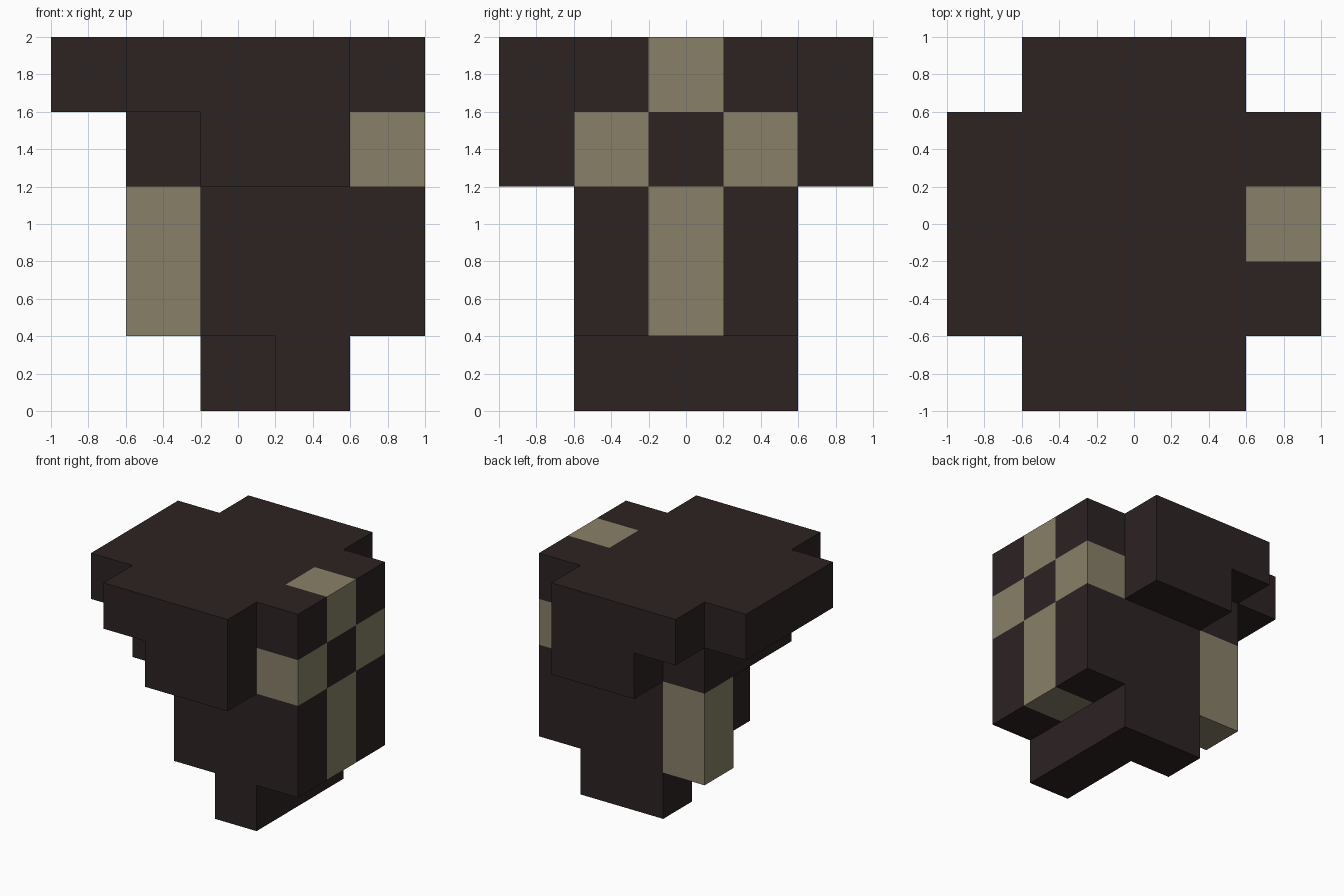
import bpy, bmesh
from itertools import product

cube = bpy.data.objects.get("Cube")
if cube:
    bpy.data.objects.remove(cube, do_unlink=True)

CELL = 0.4  # the model sits on a 5 x 5 x 5 block grid


def material(name, rgb):
    m = bpy.data.materials.new(name)
    m.use_nodes = True
    m.diffuse_color = (*rgb, 1)
    bsdf = next(n for n in m.node_tree.nodes if n.type == 'BSDF_PRINCIPLED')
    bsdf.inputs["Base Color"].default_value = (*rgb, 1)
    bsdf.inputs["Roughness"].default_value = 0.9
    return m


DARK = material("dark brown", (0.0255, 0.0168, 0.0165))
LIGHT = material("khaki", (0.246, 0.216, 0.138))


def box(x, y, z):
    """Grid cells inside inclusive x, y and z ranges."""
    return set(product(*(range(a, b + 1) for a, b in (x, y, z))))


# Khaki blocks
tan_parts = {
    "side_top_block": box((4, 4), (2, 2), (4, 4)),
    "side_front_block": box((4, 4), (1, 1), (3, 3)),
    "side_back_block": box((4, 4), (3, 3), (3, 3)),
    "side_lower_block": box((4, 4), (2, 2), (1, 2)),
    "hanging_block": box((1, 1), (3, 3), (1, 2)),
}
tan_cells = set().union(*tan_parts.values())

# Dark parts, with the khaki blocks left out
dark_parts = {
    "top_slab": box((1, 3), (0, 4), (4, 4)) | box((0, 4), (1, 3), (4, 4)),
    "upper_body": box((1, 4), (1, 3), (3, 3)) | box((2, 3), (0, 4), (3, 3)),
    "lower_body": box((2, 4), (1, 3), (1, 2)),
    "foot": box((3, 3), (1, 3), (0, 0)) | box((2, 2), (3, 3), (0, 0)),
}
dark_parts = {n: c - tan_cells for n, c in dark_parts.items()}
solid = tan_cells.union(*dark_parts.values())


def build(name, cells, mat):
    """Make one part from its cells, keeping only the outer faces."""
    bm = bmesh.new()
    for cell in sorted(cells):
        for axis, side in product(range(3), (0, 1)):
            neighbour = list(cell)
            neighbour[axis] += 2 * side - 1
            if tuple(neighbour) in solid:
                continue
            corners = []
            for du, dv in ((0, 0), (1, 0), (1, 1), (0, 1)):
                p = list(cell)
                p[axis] += side
                p[(axis + 1) % 3] += du
                p[(axis + 2) % 3] += dv
                corners.append(bm.verts.new((p[0] * CELL - 1, p[1] * CELL - 1, p[2] * CELL)))
            bm.faces.new(corners if side else corners[::-1])
    bmesh.ops.remove_doubles(bm, verts=bm.verts[:], dist=0.001)
    mesh = bpy.data.meshes.new(name)
    bm.to_mesh(mesh)
    bm.free()
    mesh.materials.append(mat)
    bpy.context.collection.objects.link(bpy.data.objects.new(name, mesh))


for parts, mat in ((dark_parts, DARK), (tan_parts, LIGHT)):
    for part_name, part_cells in parts.items():
        build(part_name, part_cells, mat)
